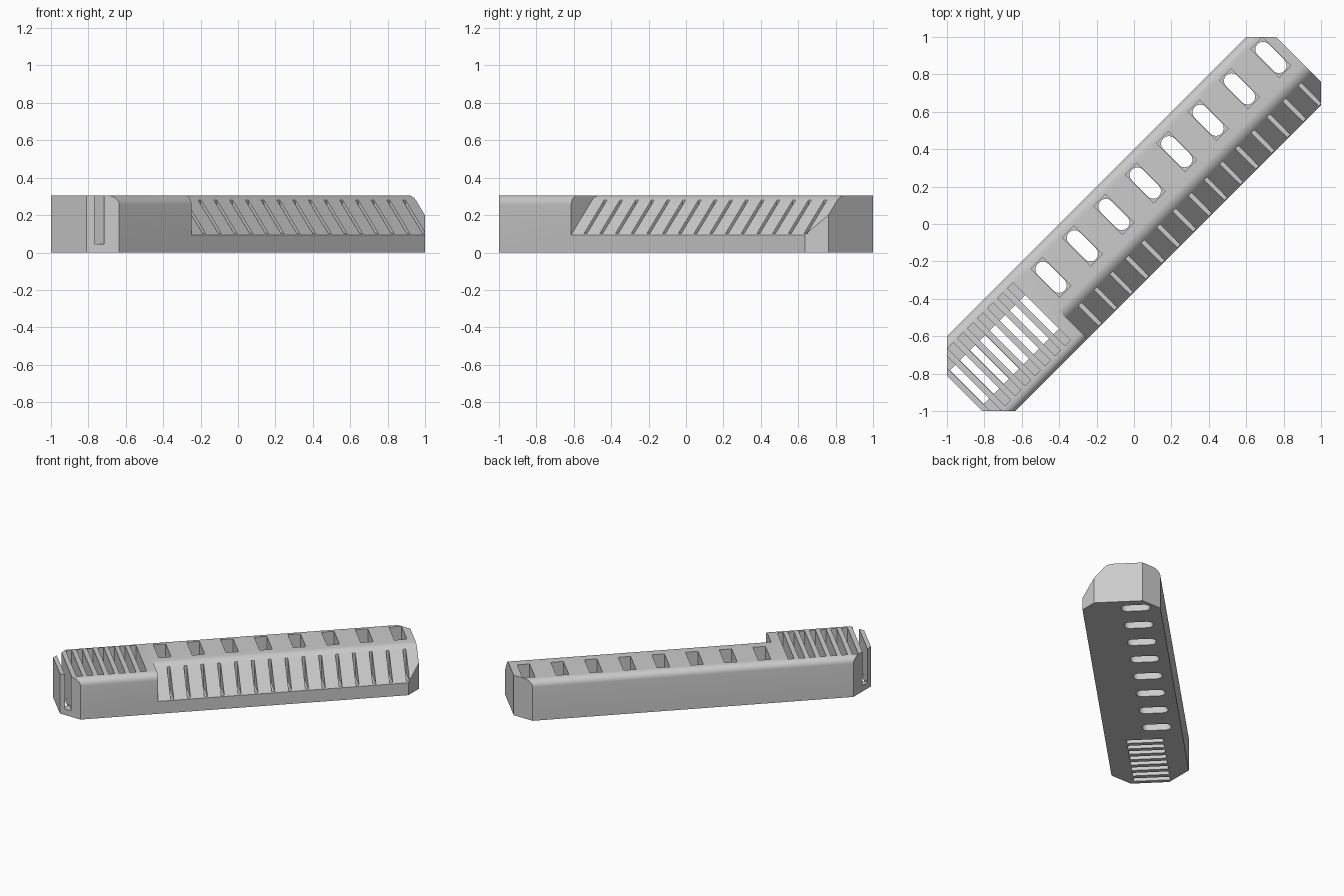
import bpy, bmesh, math
from mathutils import Matrix, Vector

if "Cube" in bpy.data.objects:
    bpy.data.objects.remove(bpy.data.objects["Cube"], do_unlink=True)

TURN = Matrix.Rotation(math.radians(45), 4, 'Z')   # the bar lies on the diagonal
HEIGHT, LEFT, RIGHT = 0.306, 0.283, -0.258
NEAR, FAR = -1.28, 1.245
FLOOR = 0.045

grey = bpy.data.materials.new("light grey")
grey.use_nodes = True
grey.diffuse_color = (0.6, 0.6, 0.6, 1)
grey.node_tree.nodes["Principled BSDF"].inputs["Base Color"].default_value = (0.6, 0.6, 0.6, 1)


def prism(bm, points, offset):
    """Extrude a closed polygon of 3D points along offset."""
    base = bm.faces.new([bm.verts.new(p) for p in points])
    out = bmesh.ops.extrude_face_region(bm, geom=[base])
    top = [g for g in out["geom"] if isinstance(g, bmesh.types.BMVert)]
    bmesh.ops.translate(bm, verts=top, vec=offset)


def box(bm, u, v, width, length, z0, z1):
    pts = [(u + a * width / 2, v + b * length / 2, z0)
           for a, b in ((-1, -1), (1, -1), (1, 1), (-1, 1))]
    prism(bm, pts, (0, 0, z1 - z0))


def stadium(bm, u, v, width, length, z0, z1):
    r, pts = width / 2, []
    for side in (1, -1):
        for i in range(9):
            a = math.pi * i / 8 + (0 if side > 0 else math.pi)
            pts.append((u + r * math.cos(a), v + side * (length / 2 - r) + r * math.sin(a), z0))
    prism(bm, pts, (0, 0, z1 - z0))


def finish(bm, name):
    bmesh.ops.recalc_face_normals(bm, faces=bm.faces)
    bm.transform(TURN)
    mesh = bpy.data.meshes.new(name)
    bm.to_mesh(mesh)
    bm.free()
    obj = bpy.data.objects.new(name, mesh)
    bpy.context.collection.objects.link(obj)
    mesh.materials.append(grey)
    return obj


# Body: rounded cross-section run along the bar
R = 0.05
profile = [(RIGHT, 0), (LEFT, 0)]
for centre, start in ((LEFT - R, 0), (RIGHT + R, 90)):
    for i in range(7):
        a = math.radians(start + 15 * i)
        profile.append((centre + R * math.cos(a), HEIGHT - R + R * math.sin(a)))
bm = bmesh.new()
prism(bm, [(NEAR, v, z) for v, z in profile], (FAR - NEAR, 0, 0))

# Clipped corners at both ends
for d in ((1, 1), (1, -1), (-1, 1), (-1, -1)):
    n = Vector((d[0], d[1], 0)).normalized()
    cut = bmesh.ops.bisect_plane(bm, geom=bm.verts[:] + bm.edges[:] + bm.faces[:],
                                 plane_co=n, plane_no=n, clear_outer=True)
    edges = [g for g in cut["geom_cut"] if isinstance(g, bmesh.types.BMEdge)]
    if edges:
        bmesh.ops.edgenet_fill(bm, edges=edges)
body = finish(bm, "bar_body")

# Sloped side cut with a softened upper edge
ledge = Vector((RIGHT, 0.095))
corner = Vector((-0.078, HEIGHT + 0.0002))
p0 = corner + (ledge - corner).normalized() * 0.04
p2 = corner + Vector((0.04, 0))
curve = [p0.lerp(corner, t / 6).lerp(corner.lerp(p2, t / 6), t / 6) for t in range(7)]
side = [(-0.4, ledge.y), tuple(ledge)] + [tuple(p) for p in curve] + [(p2.x, 0.5), (-0.4, 0.5)]
slope = bmesh.new()
prism(slope, [(-0.61, v, z) for v, z in side], (2.2, 0, 0))

# Pockets in the top, grooves in the slope, and holes through the pocket floors
pockets, holes, grooves = bmesh.new(), bmesh.new(), bmesh.new()
for i in range(8):
    u = -0.515 + 0.2375 * i
    box(pockets, u, 0.112, 0.088, 0.215, FLOOR, 0.5)
    stadium(holes, u, 0.112, 0.083, 0.203, -0.1, 0.1)
    u = -0.7 - 0.0755 * i
    box(pockets, u, 0.018, 0.042, 0.436, FLOOR, 0.5)
    box(holes, u, 0.015, 0.0415, 0.255, -0.1, 0.1)
for i in range(15):
    box(grooves, -0.508 + 0.1188 * i, -0.176, 0.022, 0.152, 0.102, 0.288)

cutters = [finish(b, n) for b, n in ((slope, "slope_cutter"), (pockets, "pocket_cutter"),
                                     (holes, "hole_cutter"), (grooves, "groove_cutter"))]
bpy.ops.object.select_all(action='DESELECT')
bpy.context.view_layer.objects.active = body
body.select_set(True)
for c in cutters:
    c.hide_render = True
    mod = body.modifiers.new(c.name, 'BOOLEAN')
    mod.operation, mod.solver, mod.object = 'DIFFERENCE', 'EXACT', c
    bpy.ops.object.modifier_apply(modifier=mod.name)
    bpy.data.objects.remove(c, do_unlink=True)
bpy.ops.object.shade_smooth_by_angle(angle=math.radians(30))
